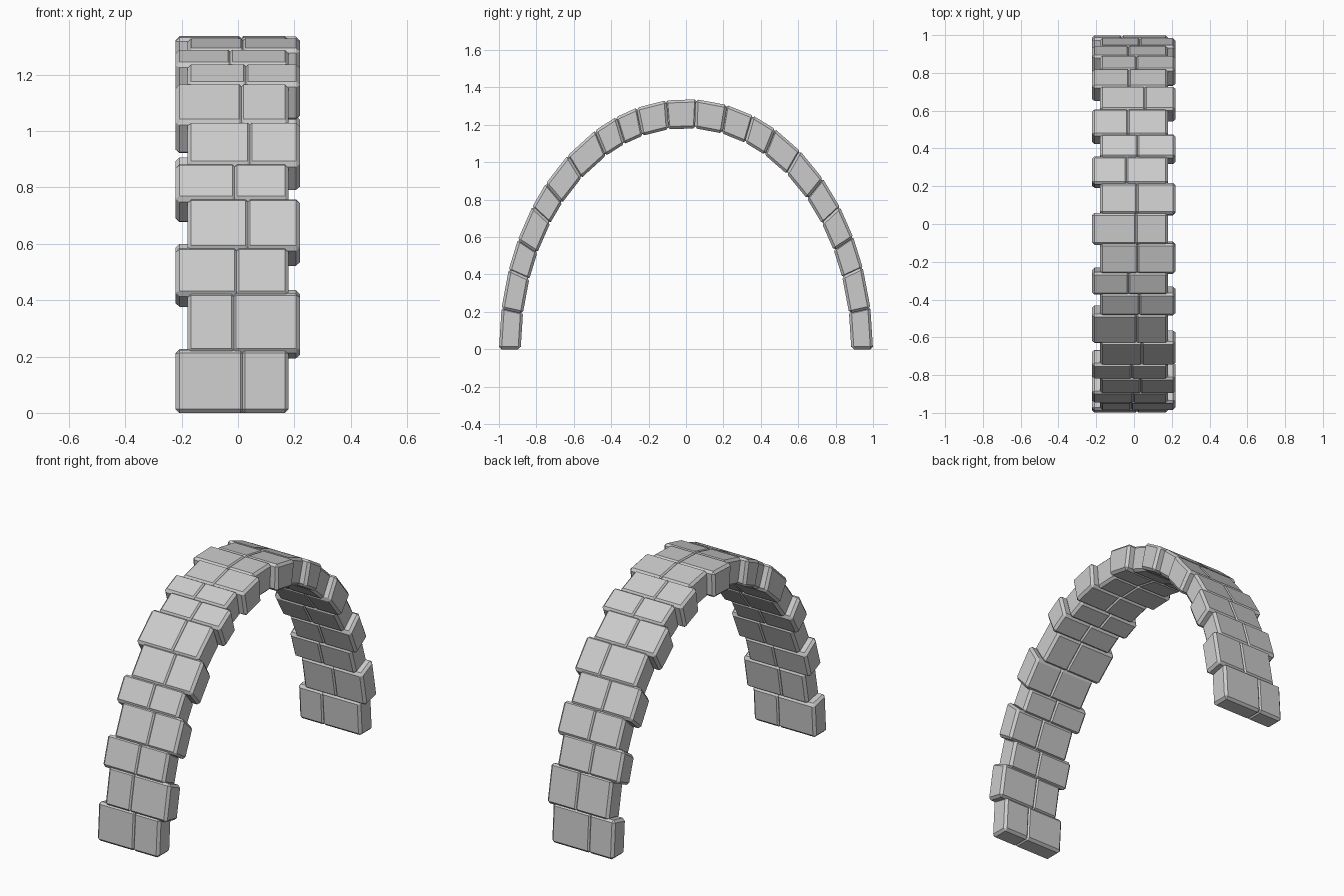
import bpy, bmesh
from math import cos, sin, radians

if "Cube" in bpy.data.objects:
    bpy.data.objects.remove(bpy.data.objects["Cube"])

# Elliptical arch: outer radii, inner scale, chamfer size
OUT_Y, OUT_Z, INNER = 1.0, 1.339, 0.884
BEVEL, PAD = 0.014, 0.006

# Joint angles around the arch (front foot to back foot)
joints = [0, 9.5, 18.5, 26, 34.7, 41.5, 50.7, 61, 68, 74.8, 83.8, 93.2,
          102.5, 111, 118.4, 127.6, 137, 145.4, 153.3, 161, 170.4, 180]
# x position of the split between the two bricks of each course
splits = [0.016, -0.015, -0.005, 0.035, -0.012, 0.042, 0.012, 0.028, -0.028,
          0.018, 0.01, 0.015, -0.04, 0.018, -0.033, 0.057, -0.026, 0.012,
          -0.03, 0.03, -0.065]


def add_brick(bm, x0, x1, a0, a1):
    """Wedge brick between two x planes and two arch angles."""
    ring = [(a0, 1), (a1, 1), (a1, INNER), (a0, INNER)]
    ends = [[bm.verts.new((x, -OUT_Y * s * cos(radians(a)),
                           OUT_Z * s * sin(radians(a)))) for a, s in ring]
            for x in (x0, x1)]
    bm.faces.new(ends[0])
    bm.faces.new(ends[1][::-1])
    for i in range(4):
        j = (i + 1) % 4
        bm.faces.new((ends[0][j], ends[0][i], ends[1][i], ends[1][j]))


# Courses of two bricks, staggered left and right
for i, split in enumerate(splits):
    left, right = (-0.222, 0.18) if i % 2 == 0 else (-0.18, 0.22)
    a0 = joints[i] - (0.25 if i else 0)
    a1 = joints[i + 1] + (0.25 if i < len(splits) - 1 else 0)
    for side, x0, x1 in (("left", left, split + PAD), ("right", split - PAD, right)):
        bm = bmesh.new()
        add_brick(bm, x0, x1, a0, a1)
        bmesh.ops.recalc_face_normals(bm, faces=bm.faces)
        mesh = bpy.data.meshes.new(f"brick_{side}_{i + 1:02d}")
        bm.to_mesh(mesh)
        bm.free()
        brick = bpy.data.objects.new(mesh.name, mesh)
        bpy.context.collection.objects.link(brick)
        # Chamfered brick edges
        bevel = brick.modifiers.new("chamfer", 'BEVEL')
        bevel.width = BEVEL
        bevel.segments = 1
        bevel.limit_method = 'NONE'
